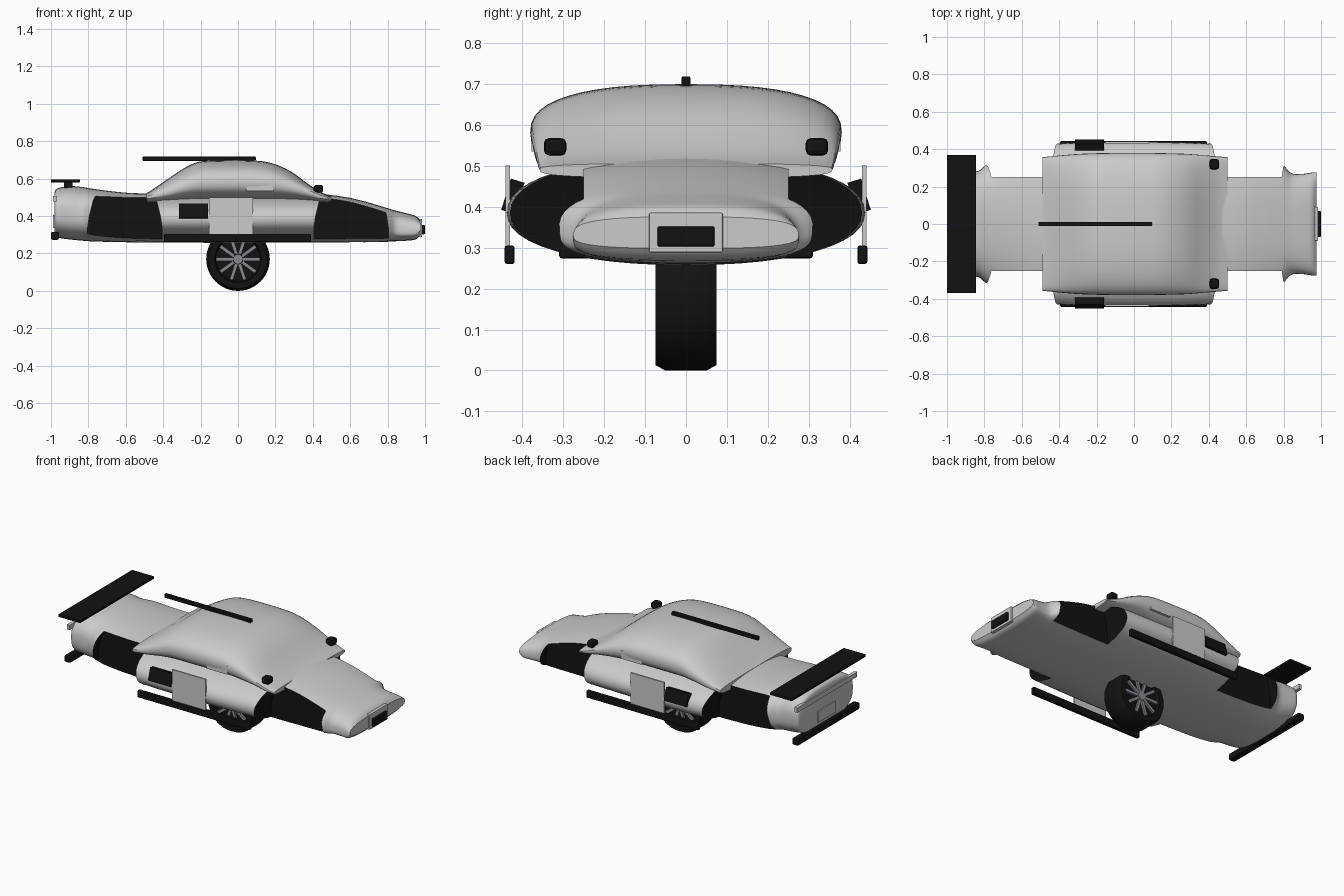
import bpy, bmesh, math
from mathutils import Matrix

if "Cube" in bpy.data.objects:
    bpy.data.objects.remove(bpy.data.objects["Cube"])


def make_mat(name, c):
    m = bpy.data.materials.new(name)
    m.diffuse_color = (c[0], c[1], c[2], 1)
    m.use_nodes = True
    m.node_tree.nodes["Principled BSDF"].inputs["Base Color"].default_value = m.diffuse_color
    return m


BLACK = make_mat("black", (0.006, 0.006, 0.006))
GREY = make_mat("grey", (0.8, 0.8, 0.8))
STEEL = make_mat("steel", (0.25, 0.26, 0.29))


def finish(bm, name, mat=None, smooth=None):
    bmesh.ops.recalc_face_normals(bm, faces=bm.faces[:])
    me = bpy.data.meshes.new(name)
    bm.to_mesh(me)
    bm.free()
    ob = bpy.data.objects.new(name, me)
    bpy.context.collection.objects.link(ob)
    if mat:
        me.materials.append(mat)
    if smooth:
        shade(ob, smooth)
    return ob


def shade(ob, angle):
    bpy.ops.object.select_all(action='DESELECT')
    ob.select_set(True)
    bpy.context.view_layer.objects.active = ob
    bpy.ops.object.shade_smooth_by_angle(angle=math.radians(angle))


def box(name, x, y, z, mat=None, tilt=0, bevel=0.0):
    """Box from (min, max) ranges, tilted about its own x axis."""
    bm = bmesh.new()
    bmesh.ops.create_cube(bm, size=1)
    size = [r[1] - r[0] for r in (x, y, z)]
    mid = [(r[1] + r[0]) / 2 for r in (x, y, z)]
    bmesh.ops.scale(bm, vec=size, verts=bm.verts)
    if bevel:
        bmesh.ops.bevel(bm, geom=bm.edges[:], offset=bevel, segments=2,
                        affect='EDGES', profile=0.5)
    bmesh.ops.transform(bm, matrix=Matrix.Translation(mid) @ Matrix.Rotation(tilt, 4, 'X'),
                        verts=bm.verts)
    return finish(bm, name, mat)


def smooth_rows(rows, steps=4):
    out = []
    for i in range(len(rows) - 1):
        p = [rows[max(0, min(len(rows) - 1, i + k))] for k in (-1, 0, 1, 2)]
        for s in range(steps):
            t = s / steps
            out.append([0.5 * (2 * b + (c - a) * t + (2 * a - 5 * b + 4 * c - d) * t * t
                               + (3 * b - a - 3 * c + d) * t ** 3) for a, b, c, d in zip(*p)])
    return out + [list(rows[-1])]


def loft(name, rows, mat=None, n=48):
    """Rows: x, half width, bottom z, widest z, top z, roundness exponent."""
    bm = bmesh.new()
    rings = []
    for x, w, zb, zm, zt, e in smooth_rows(rows):
        ring = []
        for k in range(n):
            a = 2 * math.pi * k / n
            c, s = math.cos(a), math.sin(a)
            y = w * math.copysign(abs(c) ** (2 / e), c)
            h = (zt - zm) if s > 0 else (zb - zm)
            ring.append(bm.verts.new((x, y, zm + h * abs(s) ** (2 / e))))
        rings.append(ring)
    for r, q in zip(rings, rings[1:]):
        for k in range(n):
            bm.faces.new((r[k], r[(k + 1) % n], q[(k + 1) % n], q[k]))
    bm.faces.new(rings[0])
    bm.faces.new(rings[-1])
    return finish(bm, name, mat)


# main hull
hull = loft("hull", [
    (-.98, .265, .30, .42, .53, 2.8), (-.965, .28, .285, .42, .548, 2.8),
    (-.90, .28, .275, .41, .56, 2.8), (-.83, .285, .268, .40, .555, 2.6),
    (-.77, .33, .264, .395, .545, 2.4), (-.6, .40, .26, .385, .525, 2.2),
    (-.4, .43, .258, .385, .52, 2.2), (0, .438, .257, .385, .52, 2.2),
    (.4, .43, .258, .385, .52, 2.2), (.5, .41, .258, .38, .512, 2.3),
    (.6, .38, .26, .37, .497, 2.4), (.7, .35, .26, .355, .472, 2.5),
    (.79, .32, .262, .34, .445, 2.6), (.84, .272, .265, .32, .43, 2.9),
    (.9, .268, .268, .315, .415, 3), (.95, .275, .275, .315, .40, 3),
    (.975, .275, .298, .33, .375, 3)], GREY)

# wheel well cutters, leaving black walls in the hull
bm = bmesh.new()
arch = [(-.2, .1), (.2, .1), (.2, .33), (.19, .40), (.17, .48), (.12, .58),
        (-.12, .58), (-.17, .48), (-.19, .40), (-.2, .33)]
for cx in (-.605, .605):
    for s in (-1, 1):
        inner = [bm.verts.new((cx + px, s * .25, pz)) for px, pz in arch]
        outer = [bm.verts.new((cx + px, s * .6, pz)) for px, pz in arch]
        bm.faces.new(inner)
        bm.faces.new(outer)
        for k in range(len(arch)):
            j = (k + 1) % len(arch)
            bm.faces.new((inner[k], inner[j], outer[j], outer[k]))
cutter = finish(bm, "well_cutter", BLACK)
cutter.hide_render = True
mod = hull.modifiers.new("wells", 'BOOLEAN')
mod.operation = 'DIFFERENCE'
mod.solver = 'EXACT'
mod.material_mode = 'TRANSFER'
mod.object = cutter
bpy.context.view_layer.objects.active = hull
bpy.ops.object.modifier_apply(modifier=mod.name)
bpy.data.objects.remove(cutter)
shade(hull, 35)

# cabin canopy
cabin = loft("cabin", [
    (-.49, .357, .47, .50, .522, 3), (-.46, .36, .47, .505, .54, 3),
    (-.38, .368, .47, .525, .595, 2.7), (-.29, .375, .47, .555, .655, 2.5),
    (-.21, .378, .47, .575, .69, 2.5), (-.1, .38, .47, .58, .698, 2.5),
    (.08, .38, .47, .58, .697, 2.5), (.18, .378, .47, .575, .683, 2.5),
    (.28, .375, .47, .555, .64, 2.5), (.37, .368, .47, .53, .575, 2.7),
    (.44, .362, .47, .505, .53, 3), (.5, .357, .47, .49, .505, 3)])
shade(cabin, 35)

# side parts on both sides
for s, side in ((-1, "right"), (1, "left")):
    def yr(a, b):
        return (min(s * a, s * b), max(s * a, s * b))
    box(side + "_door_panel", (-.155, .08), yr(.43, .44), (.305, .5))
    box(side + "_side_skirt", (-.395, .39), yr(.418, .443), (.26, .305), BLACK, 0, .006)
    box(side + "_air_intake", (-.315, -.16), yr(.405, .44), (.385, .465), BLACK, s * .3)
    box(side + "_window_trim", (.045, .19), yr(.34, .377), (.535, .588))
    box(side + "_mirror", (.405, .455), yr(.292, .347), (.525, .567), BLACK, 0, .012)
    box(side + "_spoiler_post", (-.93, -.885), yr(.12, .14), (.54, .585), BLACK)

# roof bar, spoiler, rear bumper and rear bar
box("roof_bar", (-.51, .095), (-.011, .011), (.695, .718), BLACK, 0, .004)
box("rear_spoiler", (-1, -.845), (-.37, .37), (.58, .596), BLACK, 0, .003)
box("rear_bumper", (-1, -.958), (-.31, .31), (.273, .315), BLACK, 0, .008)
box("rear_light_bar", (-.988, -.968), (-.3, .3), (.478, .508))
box("rear_panel", (-.988, -.97), (-.085, .085), (.335, .405))

# nose panel
box("nose_frame", (.945, .985), (-.09, .09), (.288, .385), None, 0, .004)
box("nose_grille", (.97, 1.0), (-.07, .07), (.302, .352), BLACK, 0, .006)

# single centre wheel: tyre profile spun around the y axis
bm = bmesh.new()
prof = [(0, -.055), (.118, -.055), (.125, -.075), (.157, -.075), (.17, -.05),
        (.17, .05), (.157, .075), (.125, .075), (.118, .055), (0, .055)]
vs = [bm.verts.new((r, y, 0)) for r, y in prof]
es = [bm.edges.new((a, b)) for a, b in zip(vs, vs[1:])]
bmesh.ops.spin(bm, geom=vs + es, cent=(0, 0, 0), axis=(0, 1, 0),
               angle=2 * math.pi, steps=48)
bmesh.ops.remove_doubles(bm, verts=bm.verts, dist=1e-4)
bmesh.ops.translate(bm, vec=(0, 0, .17), verts=bm.verts)
finish(bm, "tyre", BLACK, 30)

# spokes on both faces of the wheel
bm = bmesh.new()
for k in range(10):
    m = (Matrix.Translation((0, 0, .17)) @ Matrix.Rotation(2 * math.pi * (k + .5) / 10, 4, 'Y')
         @ Matrix.Translation((0, 0, .072)) @ Matrix.Diagonal((.018, .134, .09, 1)))
    bmesh.ops.create_cube(bm, size=1, matrix=m)
bmesh.ops.create_cone(bm, cap_ends=True, segments=24, radius1=.026, radius2=.026, depth=.14,
                      matrix=Matrix.Translation((0, 0, .17)) @ Matrix.Rotation(math.pi / 2, 4, 'X'))
finish(bm, "wheel_spokes", STEEL, 30)
